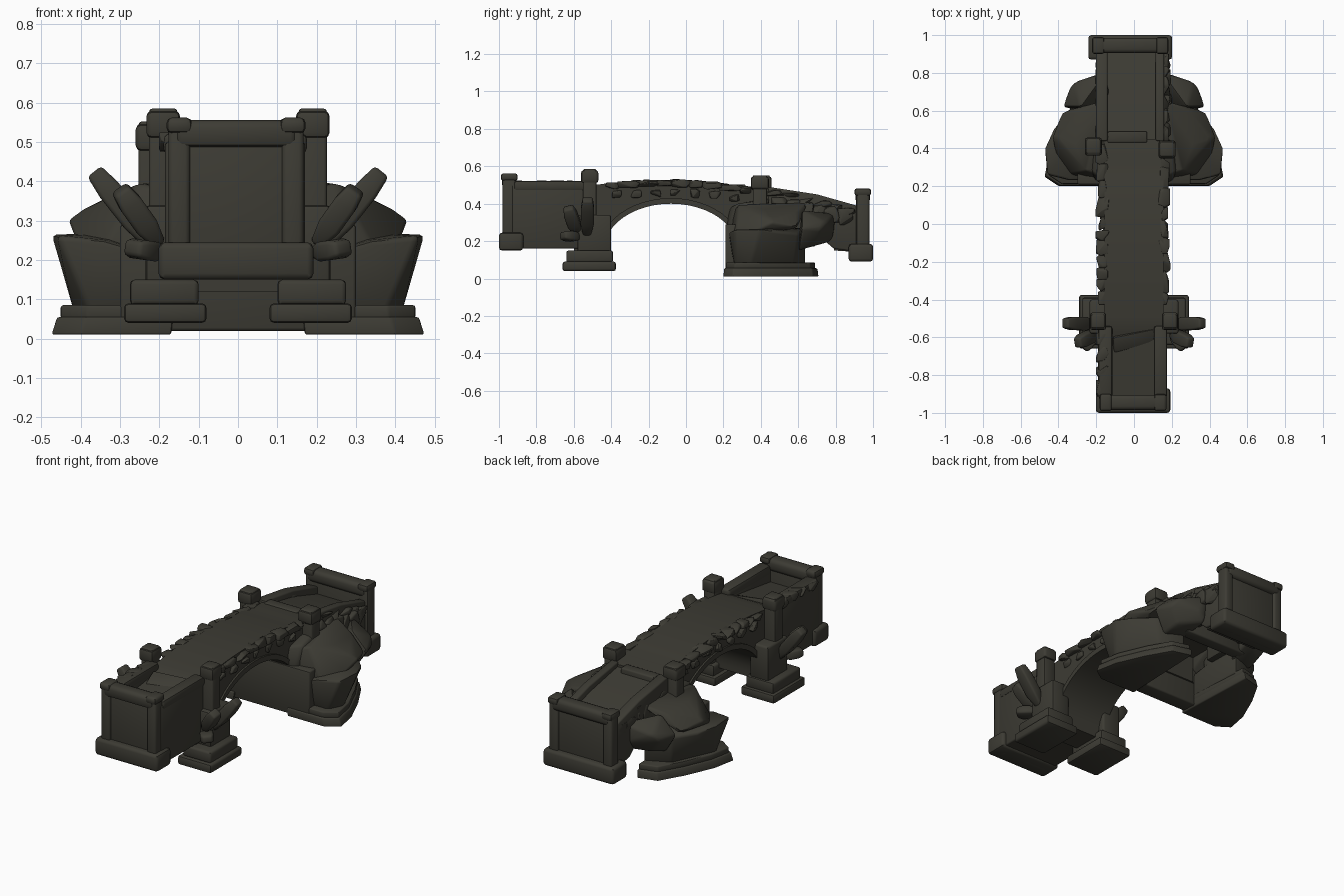
import bpy, bmesh, math, random
from mathutils import Vector

if "Cube" in bpy.data.objects:
    bpy.data.objects.remove(bpy.data.objects["Cube"])

random.seed(4)
stone = bpy.data.materials.new("dark mossy stone")
stone.diffuse_color = (0.046, 0.044, 0.034, 1)
stone.use_nodes = True
stone.node_tree.nodes["Principled BSDF"].inputs["Base Color"].default_value = stone.diffuse_color


def finish(name, bm, bevel):
    bmesh.ops.recalc_face_normals(bm, faces=bm.faces)
    if bevel:
        sharp = [e for e in bm.edges if len(e.link_faces) == 2 and e.calc_face_angle(0) > 0.4]
        bmesh.ops.bevel(bm, geom=sharp, offset=bevel, segments=2, profile=0.5,
                        affect='EDGES', clamp_overlap=True)
    me = bpy.data.meshes.new(name)
    bm.to_mesh(me)
    bm.free()
    me.materials.append(stone)
    ob = bpy.data.objects.new(name, me)
    bpy.context.collection.objects.link(ob)
    return ob


def hull(name, pts, bevel=0.01):
    bm = bmesh.new()
    for p in pts:
        bm.verts.new(p)
    bmesh.ops.convex_hull(bm, input=bm.verts)
    loose = [v for v in bm.verts if not v.link_faces]
    bmesh.ops.delete(bm, geom=loose, context='VERTS')
    return finish(name, bm, bevel)


def box(name, x0, x1, y0, y1, z0, z1, bevel=0.008):
    return hull(name, [(x, y, z) for x in (x0, x1) for y in (y0, y1) for z in (z0, z1)], bevel)


def prism(name, profile, x0, x1, bevel=0.0):
    bm = bmesh.new()
    face = bm.faces.new([bm.verts.new((x0, y, z)) for y, z in profile])
    ext = bmesh.ops.extrude_face_region(bm, geom=[face])["geom"]
    for v in ext:
        if isinstance(v, bmesh.types.BMVert):
            v.co.x = x1
    return finish(name, bm, bevel)


def boulder(name, c, size, n=18):
    pts = []
    for _ in range(n):
        v = Vector([random.gauss(0, 1) for _ in range(3)]).normalized()
        pts.append([c[i] + size[i] * max(-0.8, min(0.8, v[i] * 1.2)) for i in range(3)])
    return hull(name, pts, 0.006)


def mirrored(name, pts, bevel=0.014):
    for s, side in ((1, "right"), (-1, "left")):
        hull(name + "_" + side, [(s * x, y, z) for x, y, z in pts], bevel)


def pillar(name, x, y, z0, z1, r):
    box(name + "_shaft", x - r, x + r, y - r, y + r, z0, z1 - 0.03)
    box(name + "_cap", x - r - .007, x + r + .007, y - r - .01, y + r + .01, z1 - .075, z1 - .006, .014)
    box(name + "_crown", x - r, x + r, y - r, y + r, z1 - .03, z1, .008)


def deck_z(y):
    if y < 0.3:
        return 0.527 - 0.2 * (y + 0.12) ** 2
    return 0.492 - 0.02 * (y - 0.3) - 0.26 * (y - 0.3) ** 1.6


# arched span with its front pier; the rear pier is hollow underneath
arc = [(-0.08 - 0.36 * math.cos(t), 0.15 + 0.25 * math.sin(t))
       for t in [math.pi * i / 24 for i in range(25)]]
top = [(y, deck_z(y)) for y in [0.45 - i * 0.05 for i in range(21)]]
prism("arched_span", [(-0.6, 0.12), (-0.44, 0.12)] + arc + [(0.31, 0.15), (0.31, 0.3), (0.45, 0.3)] + top
      + [(-0.6, 0.47)], -0.155, 0.155)

# arch ring flush on both faces
outer = [(-0.08 - 0.385 * math.cos(t), 0.15 + 0.28 * math.sin(t))
         for t in [math.pi * i / 24 for i in range(24, -1, -1)]]
for name, x0, x1 in (("left", -0.165, -0.15), ("right", 0.145, 0.165)):
    prism("arch_ring_" + name, arc + outer, x0, x1)

# sloping approaches
prism("front_approach", [(-0.95, 0.16), (-0.55, 0.16), (-0.55, 0.475), (-0.95, 0.42)], -0.17, 0.16)
prism("rear_approach", [(0.44, 0.3), (0.7, 0.28), (0.79, 0.2), (0.79, 0.15), (0.94, 0.14), (0.94, 0.34),
                        (0.7, 0.415), (0.44, 0.465)], -0.18, 0.15)
box("rear_step", -0.14, 0.07, 0.43, 0.49, 0.42, 0.485)
hull("front_fallen_slab", [(x, y + x * 0.3, z) for x, y, z in
     [(-.11, -.56, .46), (.11, -.58, .46), (-.11, -.65, .44), (.11, -.67, .44),
      (-.11, -.57, .5), (.11, -.59, .49), (-.1, -.65, .46), (.1, -.66, .46)]], 0.005)

# front parapets
for name, x0, x1 in (("left", -0.185, -0.12), ("right", 0.11, 0.17)):
    box("front_parapet_" + name, x0, x1, -0.93, -0.55, 0.16, 0.50)
    box("front_rail_" + name, x0 - .005, x1 + .005, -0.92, -0.54, 0.47, 0.522, 0.014)

# rear parapets
for name, x0, x1 in (("left", -0.2, -0.14), ("right", 0.115, 0.16)):
    prism("rear_parapet_" + name, [(0.44, 0.22), (0.72, 0.22), (0.79, 0.16), (0.93, 0.14), (0.93, 0.385),
                                   (0.7, 0.45), (0.44, 0.49)], x0, x1, 0.008)


# end walls: base course, panel, corner posts, rail
def end_wall(name, x0, x1, s, z0, z1):
    def b(part, a, c, d0, d1, lo, hi, bev=0.01):
        y0, y1 = sorted((s * d0, s * d1))
        box(name + "_" + part, a, c, y0, y1, lo, hi, bev)
    b("base", x0 - .02, x1 + .02, 0.87, 1.0, z0, z0 + .095, 0.016)
    b("panel", x0 + .02, x1 - .02, 0.915, 0.965, z0, z1 - .03)
    b("rail", x0 + .02, x1 - .02, 0.905, 0.985, z1 - .075, z1 - .006, 0.02)
    for i, (a, c) in enumerate(((x0, x0 + .065), (x1 - .065, x1))):
        b("post_%d" % i, a + .005, c - .005, 0.91, 0.98, z0, z1 - .02, 0.012)
        b("cap_%d" % i, a, c, 0.9, 0.99, z1 - .04, z1, 0.014)


end_wall("front_end", -0.182, 0.172, -1, 0.15, 0.562)
end_wall("rear_end", -0.222, 0.182, 1, 0.09, 0.482)

# front pillars on stepped plinths
for s, side in ((1, "right"), (-1, "left")):
    pillar("front_pillar_" + side, s * 0.19, -0.515, 0.15, 0.585, 0.036)
    for i, (a, c, y0, y1, z0, z1) in enumerate((
            (.08, .29, -.66, -.375, .04, .09), (.1, .275, -.64, -.39, .085, .15),
            (.12, .235, -.58, -.40, .14, .34))):
        x0, x1 = sorted((s * a, s * c))
        box("front_plinth_%d_%s" % (i, side), x0, x1, y0, y1, z0, z1, 0.012)

# rear pillars
pillar("rear_pillar_left", -0.215, 0.41, 0.15, 0.552, 0.038)
pillar("rear_pillar_right", 0.175, 0.395, 0.15, 0.552, 0.038)


# leaning slabs beside the front pillars
def leaning_slab(name, a, b, ry, rt):
    a, b = Vector(a), Vector(b)
    d = (b - a).normalized()
    n = Vector((d.z, 0, -d.x)).normalized()
    w = d.cross(n)
    pts = [a.lerp(b, t) + n * (rt * k * i) + w * (ry * k * j)
           for t, k in ((0, .55), (.35, 1), (.75, 1), (1, .75)) for i in (-1, 1) for j in (-1, 1)]
    mirrored(name, pts, 0.01)


leaning_slab("tall_slab", (.21, -.53, .23), (.365, -.525, .425), .035, .03)
leaning_slab("short_slab", (.2, -.58, .24), (.3, -.63, .38), .035, .03)
leaning_slab("low_slab", (.2, -.57, .22), (.27, -.66, .23), .035, .025)

# rear foundation: side footings joined by the abutment wall, open below
outline = [(.17, .2), (.4, .2), (.475, .25), (.45, .38), (.38, .54), (.3, .68), (.19, .71)]
mirrored("rear_footing", [(x, y, .01) for x, y in outline]
         + [(x * .97, y * .98 + .008, .055) for x, y in outline], 0.006)
mirrored("rear_upper_footing", [(x * .93 + .01, y * .94 + .025, z) for x, y in outline
                                for z in (.05, .085)], 0.006)
box("rear_abutment", -0.3, 0.3, 0.21, 0.3, 0.02, 0.29)
box("rear_lintel", -0.2, 0.2, 0.62, 0.69, 0.17, 0.3)

# large boulders against the rear pier
mirrored("low_boulder", [(.17, .26, .07), (.38, .26, .07), (.42, .34, .07), (.31, .58, .07), (.18, .64, .07),
                         (.17, .23, .2), (.34, .23, .25), (.46, .26, .262), (.475, .4, .265),
                         (.43, .5, .25), (.34, .6, .24), (.18, .64, .27)])
mirrored("upper_boulder", [(.16, .23, .2), (.35, .26, .22), (.42, .38, .26), (.435, .46, .3), (.38, .6, .27),
                           (.15, .25, .37), (.25, .28, .395), (.31, .42, .37), (.4, .45, .325),
                           (.3, .6, .36), (.15, .66, .41)])
mirrored("back_boulder", [(.17, .6, .16), (.3, .6, .15), (.28, .7, .18), (.15, .78, .2), (.34, .72, .26),
                          (.38, .62, .27), (.32, .75, .3), (.2, .79, .25), (.15, .8, .35), (.28, .62, .37)])
mirrored("inner_boulder", [(.12, .21, .26), (.2, .22, .26), (.24, .3, .3), (.13, .23, .38),
                           (.22, .27, .4), (.2, .45, .42), (.12, .45, .43), (.24, .4, .3)])

# rough edge stones along the span and rear approach
for sx, side in ((-0.168, "left"), (0.158, "right")):
    y = -0.43
    while y < 0.87:
        ly = random.uniform(0.03, 0.065)
        boulder("coping_stone_" + side, (sx, y + ly, deck_z(y + ly) - 0.016),
                (random.uniform(.028, .045), ly * 1.25, random.uniform(.02, .028)))
        y += ly * 1.8
    for i in range(7):
        y = -0.37 + i * 0.105
        boulder("face_stone_" + side, (sx - math.copysign(.006, sx), y, deck_z(y) - random.uniform(.055, .075)),
                (.024, random.uniform(.028, .04), random.uniform(.02, .032)))
    for i in range(6):
        boulder("rear_side_stone_" + side, (sx, 0.5 + i * 0.07, 0.39 - i * 0.012),
                (.045, .055, .055))
for i in range(4):
    boulder("front_left_stone", (-0.165, -0.87 + i * 0.09, 0.5), (.045, .055, .03))

# smooth shading with crisp edges
for ob in bpy.context.collection.objects:
    ob.select_set(True)
    bpy.context.view_layer.objects.active = ob
bpy.ops.object.shade_smooth_by_angle(angle=math.radians(45))
